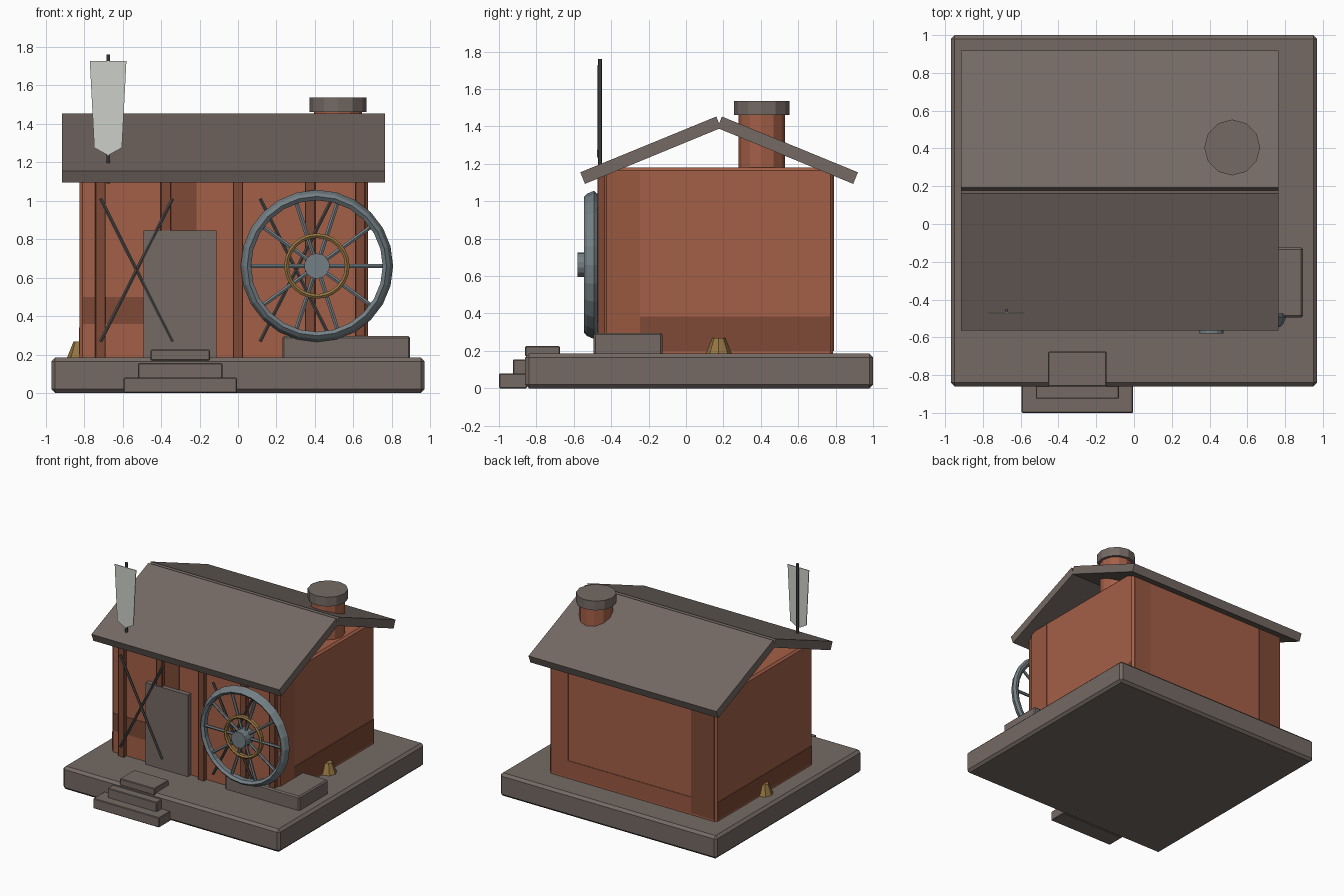
import bpy, bmesh, math
from mathutils import Vector

if "Cube" in bpy.data.objects:
    bpy.data.objects.remove(bpy.data.objects["Cube"])


def material(name, r, g, b):
    m = bpy.data.materials.new(name)
    lin = lambda c: ((c / 255 + 0.055) / 1.055) ** 2.4 if c > 10 else c / 255 / 12.92
    m.diffuse_color = (lin(r), lin(g), lin(b), 1)
    m.use_nodes = True
    m.node_tree.nodes["Principled BSDF"].inputs["Base Color"].default_value = m.diffuse_color
    return m


BRICK = material("brick", 164, 96, 71)
MID = material("weathered brick", 152, 88, 64)
DARK = material("dark brick", 126, 74, 55)
STONE = material("grey brown stone", 117, 106, 100)
STEEL = material("slate steel", 116, 128, 133)
IRON = material("dark iron", 78, 76, 76)
BRASS = material("brass", 150, 118, 66)
CLOTH = material("pale cloth", 204, 208, 200)


def finish(bm, name, mat):
    bmesh.ops.recalc_face_normals(bm, faces=bm.faces)
    me = bpy.data.meshes.new(name)
    bm.to_mesh(me)
    bm.free()
    me.materials.append(mat)
    ob = bpy.data.objects.new(name, me)
    bpy.context.collection.objects.link(ob)
    return ob


def box(name, x, y, z, mat, bevel=0):
    bm = bmesh.new()
    bmesh.ops.create_cube(bm, size=1)
    for v in bm.verts:
        v.co = [(a + b) / 2 + c * (b - a) for (a, b), c in zip((x, y, z), v.co)]
    ob = finish(bm, name, mat)
    if bevel:
        mod = ob.modifiers.new("Bevel", "BEVEL")
        mod.width = bevel
        mod.segments = 1
    return ob


def rod(name, p, q, r, mat, sides=8, r2=None):
    p, q = Vector(p), Vector(q)
    bm = bmesh.new()
    bmesh.ops.create_cone(bm, cap_ends=True, segments=sides, radius1=r,
                          radius2=r if r2 is None else r2, depth=(q - p).length)
    rot = Vector((0, 0, 1)).rotation_difference(q - p)
    for v in bm.verts:
        v.co = rot @ v.co + (p + q) / 2
    return finish(bm, name, mat)


def prism(name, pts, place, a, b, mat):
    """Extrude a 2D outline from depth a to depth b."""
    bm = bmesh.new()
    lo = [bm.verts.new(place(u, v, a)) for u, v in pts]
    hi = [bm.verts.new(place(u, v, b)) for u, v in pts]
    bm.faces.new(lo)
    bm.faces.new(hi)
    for i in range(len(pts)):
        j = (i + 1) % len(pts)
        bm.faces.new((lo[i], lo[j], hi[j], hi[i]))
    return finish(bm, name, mat)


def ring(name, centre, profile, mat, sides=24):
    """Revolve a closed (radius, y) profile around the y axis."""
    bm = bmesh.new()
    loops = []
    for i in range(sides):
        a = math.tau * i / sides
        loops.append([bm.verts.new((centre[0] + r * math.cos(a), centre[1] + y,
                                    centre[2] + r * math.sin(a))) for r, y in profile])
    n = len(profile)
    for i in range(sides):
        s, t = loops[i], loops[(i + 1) % sides]
        for k in range(n):
            bm.faces.new((s[k], s[(k + 1) % n], t[(k + 1) % n], t[k]))
    return finish(bm, name, mat)


# Base and entrance steps
box("base", (-.97, .97), (-.86, 1), (0, .185), STONE, .02)
box("lower_step", (-.595, -.005), (-1, -.85), (0, .08), STONE, .005)
box("middle_step", (-.52, -.08), (-.925, -.85), (.07, .155), STONE, .005)
box("upper_step", (-.455, -.145), (-.86, -.675), (.17, .225), STONE, .005)

# Brick walls
X0, X1, Y0, Y1 = -.823, .672, -.44, .787
box("walls", (X0, X1), (Y0, Y1), (.17, 1.18), BRICK, .015)

# Weathered patches as thin plates on the walls
T = .004
box("front_patch_low", (-.805, -.42), (Y0 - T, Y0), (.36, .50), DARK)
box("front_patch_high", (-.36, -.215), (Y0 - T, Y0), (.50, 1.16), DARK)
box("right_patch_low", (X1, X1 + T), (-.245, .77), (.2, .385), DARK)
box("right_patch_side", (X1, X1 + T), (-.425, -.245), (.2, 1.16), MID)
box("left_patch_low", (X0 - T, X0), (-.425, .77), (.2, .34), DARK)
box("back_patch_right", (.5, .655), (Y1, Y1 + T), (.2, 1.16), MID)
box("back_patch_left", (-.805, -.6), (Y1, Y1 + T), (.2, 1.16), DARK)
box("back_patch_low", (-.6, .5), (Y1, Y1 + T), (.2, .33), MID)

# Front posts, door and crossed braces
for i, x in enumerate((-.715, -.375, 0, .375, .635)):
    box(f"post_{i}", (x - .027, x + .027), (-.474, -.43), (.18, 1.14), DARK, .004)
box("door", (-.49, -.112), (-.48, -.43), (.18, .845), STONE)
for i, x in enumerate((-.527, .302)):
    for s in (-1, 1):
        rod(f"brace_{i}_{s}", (x - s * .187, -.482, 1.01),
            (x + s * .187, -.482, .268), .01, IRON, 6)

# Two roof slabs mirrored about the ridge
RIDGE = .177
slab = [(-.565, 1.155), (-.540, 1.093), (.187, 1.392), (.162, 1.453)]
for name, s in (("front_roof", 1), ("back_roof", -1)):
    pts = [(RIDGE + s * (y - RIDGE), z) for y, z in slab]
    prism(name, pts, lambda u, v, d: (d, u, v), -.915, .765, STONE)

# Chimney and cap
rod("chimney", (.52, .405, 1.1), (.52, .405, 1.47), .125, BRICK, 12)
rod("chimney_cap", (.52, .405, 1.46), (.52, .405, 1.535), .148, STONE, 12)

# Banner on its pole
rod("banner_pole", (-.675, -.46, 1.09), (-.675, -.46, 1.76), .01, IRON, 6)
banner = [(-.77, 1.725), (-.58, 1.725), (-.603, 1.275), (-.675, 1.235), (-.747, 1.275)]
prism("banner", banner, lambda u, v, d: (u, d, v), -.475, -.469, CLOTH)

# Spoked wheel
C = Vector((.41, -.51, .66))
ring("wheel_rim", C, [(.396, .018), (.38, -.02), (.362, -.036),
                      (.342, -.02), (.342, .02), (.362, .036), (.38, .036)], STEEL)
ring("brass_ring", C, [(.17, .014), (.17, -.014), (.158, -.022),
                       (.146, -.014), (.146, .014), (.158, .022)], BRASS)
rod("wheel_hub", C + Vector((0, .04, 0)), C + Vector((0, -.07, 0)), .066, STEEL, 14)
for i in range(10):
    a = math.tau * i / 10
    rod(f"spoke_{i}", C, C + Vector((math.cos(a), 0, math.sin(a))) * .36, .012, STEEL, 6)

# Plinth under the wheel
box("wheel_plinth", (.23, .895), (-.495, -.125), (.17, .297), STONE, .01)

# Brass cones at both side walls
for name, x in (("left_cone", -.82), ("right_cone", .68)):
    rod(name, (x, .175, .18), (x, .175, .268), .07, BRASS, 8, .035)
